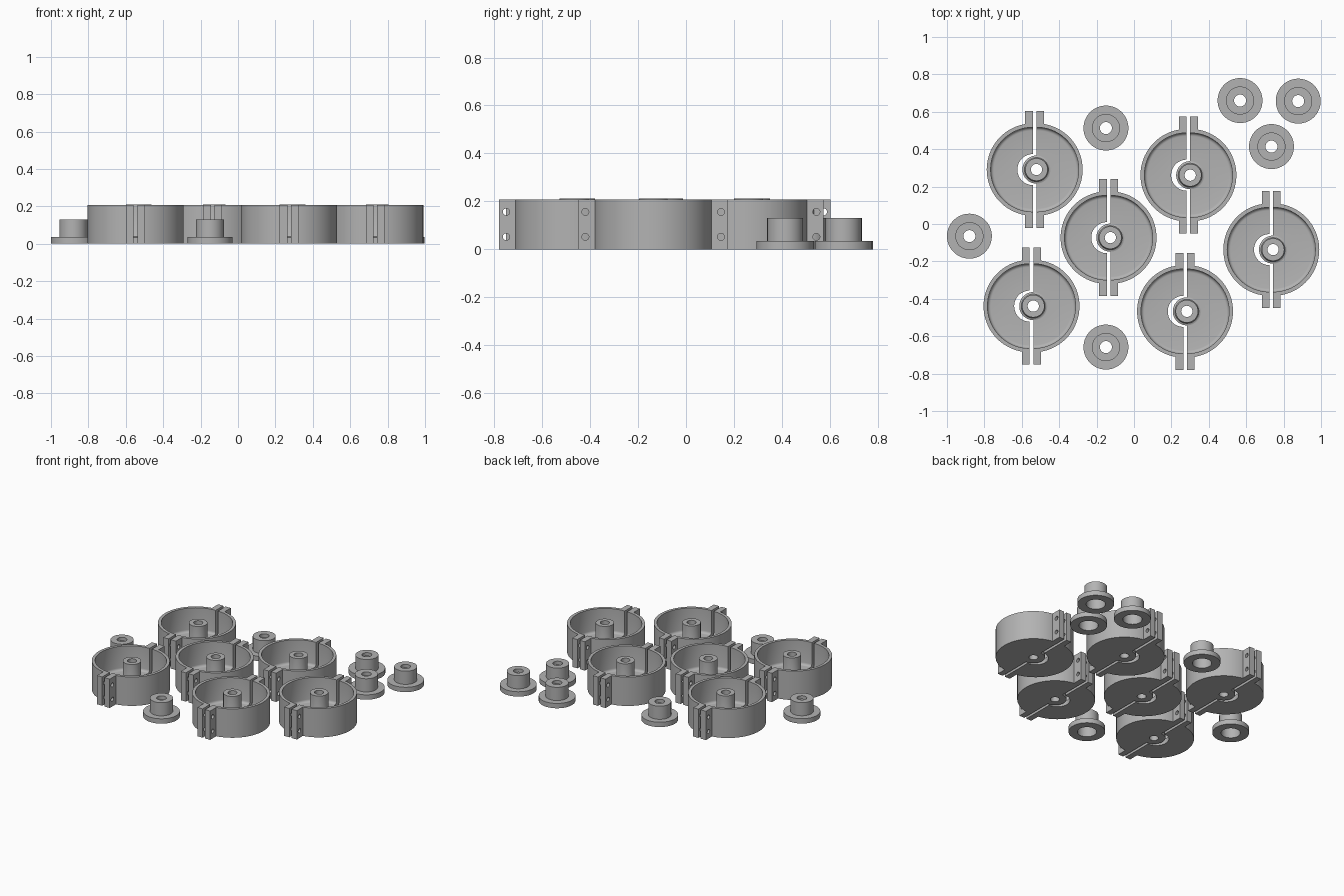
import bpy, bmesh, math
from mathutils import Matrix, Vector

if "Cube" in bpy.data.objects:
    bpy.data.objects.remove(bpy.data.objects["Cube"])

GAP = 0.0095              # half of the slit between the two cup halves
R, RI, H = 0.247, 0.226, 0.208
FLOOR, FILLET = 0.034, 0.018
SEG = 72

grey = bpy.data.materials.new("plain grey")
grey.diffuse_color = (0.45, 0.45, 0.45, 1)
grey.use_nodes = True
grey.node_tree.nodes["Principled BSDF"].inputs["Base Color"].default_value = grey.diffuse_color


def make(name, bm):
    bmesh.ops.remove_doubles(bm, verts=bm.verts, dist=1e-5)
    bmesh.ops.recalc_face_normals(bm, faces=bm.faces)
    me = bpy.data.meshes.new(name)
    bm.to_mesh(me)
    bm.free()
    ob = bpy.data.objects.new(name, me)
    bpy.context.collection.objects.link(ob)
    return ob


def lathe(name, pts, cx=0.0, closed=False):
    """Spin an (r, z) profile around a vertical axis at x = cx."""
    bm = bmesh.new()
    vs = [bm.verts.new((cx + r, 0, z)) for r, z in pts]
    es = [bm.edges.new(p) for p in zip(vs, vs[1:])]
    if closed:
        es.append(bm.edges.new((vs[-1], vs[0])))
    bmesh.ops.spin(bm, geom=vs + es, cent=(cx, 0, 0), axis=(0, 0, 1),
                   angle=math.tau, steps=SEG, use_duplicate=False)
    bmesh.ops.dissolve_degenerate(bm, edges=bm.edges, dist=1e-6)
    return make(name, bm)


def box(name, lo, hi):
    bm = bmesh.new()
    lo, hi = Vector(lo), Vector(hi)
    bmesh.ops.create_cube(bm, size=1, matrix=Matrix.Translation((lo + hi) / 2)
                          @ Matrix.Diagonal((*(hi - lo), 1)))
    return make(name, bm)


def rod(name, r, depth, mat, seg=32):
    bm = bmesh.new()
    bmesh.ops.create_cone(bm, cap_ends=True, segments=seg, radius1=r, radius2=r,
                          depth=depth, matrix=mat)
    return make(name, bm)


def boolean(ob, tool, op):
    """Apply a boolean straight away and remove the tool."""
    m = ob.modifiers.new("bool", 'BOOLEAN')
    m.operation, m.object, m.solver = op, tool, 'EXACT'
    dg = bpy.context.evaluated_depsgraph_get()
    me = bpy.data.meshes.new_from_object(ob.evaluated_get(dg))
    ob.modifiers.clear()
    ob.data = me
    bpy.data.objects.remove(tool)


def finish(ob):
    ob.data.materials.clear()
    ob.data.materials.append(grey)
    for o in bpy.context.selected_objects:
        o.select_set(False)
    bpy.context.view_layer.objects.active = ob
    ob.select_set(True)
    bpy.ops.object.shade_smooth_by_angle(angle=math.radians(30))


def half_cup(name, s):
    """One half of the split cup; s = +1 is the half that carries the hub."""
    fillet = [(RI - FILLET * (1 - math.cos(a)), FLOOR + FILLET * (1 - math.sin(a)))
              for a in (i * math.pi / 8 for i in range(5))]
    ob = lathe(name, [(0, 0), (R, 0), (R, H), (RI, H), *fillet, (0, FLOOR)], s * GAP)
    xs = sorted((s * GAP, s * 0.5))
    boolean(ob, box("keep", (xs[0], -1, -1), (xs[1], 1, 1)), 'INTERSECT')
    # clamping tabs at both ends of the slit
    xt = sorted((s * GAP, s * (GAP + 0.041)))
    for y in (-1, 1):
        ys = sorted((y * 0.236, y * 0.313))
        boolean(ob, box("tab", (xt[0], ys[0], 0), (xt[1], ys[1], H)), 'UNION')
    if s > 0:
        # central hub on its round foot, then the bore
        hub = [(0, 0), (0.075, 0), (0.075, FLOOR), (0.070, FLOOR + 0.001),
               (0.064, FLOOR + 0.005), (0.060, FLOOR + 0.014), (0.060, 0.211), (0, 0.211)]
        boolean(ob, lathe("hub", hub, GAP), 'UNION')
        boolean(ob, rod("bore", 0.03, 1, Matrix.Translation((GAP, 0, 0)), 40), 'DIFFERENCE')
    else:
        # clearance around the hub foot
        boolean(ob, rod("clearance", 0.083, 1, Matrix.Translation((-GAP, 0, 0)), SEG),
                'DIFFERENCE')
    # screw holes through the tabs
    for y in (-0.283, 0.283):
        for z in (0.052, 0.156):
            m = Matrix.Translation((s * 0.03, y, z)) @ Matrix.Rotation(math.pi / 2, 4, 'Y')
            boolean(ob, rod("screw", 0.0145, 0.1, m, 24), 'DIFFERENCE')
    finish(ob)
    return ob


def scatter(ob, spots):
    """Place the first object and linked copies at the given spots."""
    for i, (x, y) in enumerate(spots):
        o = ob if i == 0 else ob.copy()
        if i:
            bpy.context.collection.objects.link(o)
        o.location = (x, y - 0.006, 0)


cups = [(-0.531, 0.297), (0.291, 0.267), (-0.136, -0.067),
        (0.734, -0.131), (-0.548, -0.433), (0.273, -0.461)]
scatter(half_cup("cup_half_with_hub", 1), cups)
scatter(half_cup("cup_half_plain", -1), cups)

# flanged bushings, hollow from below
bushing = lathe("bushing", [(0.032, 0.13), (0.032, 0.105), (0.063, 0.105), (0.063, 0),
                            (0.12, 0), (0.12, 0.035), (0.075, 0.035), (0.075, 0.13)],
                closed=True)
finish(bushing)
scatter(bushing, [(-0.15, 0.519), (0.567, 0.666), (0.878, 0.663),
                  (0.735, 0.42), (-0.88, -0.059), (-0.15, -0.652)])
